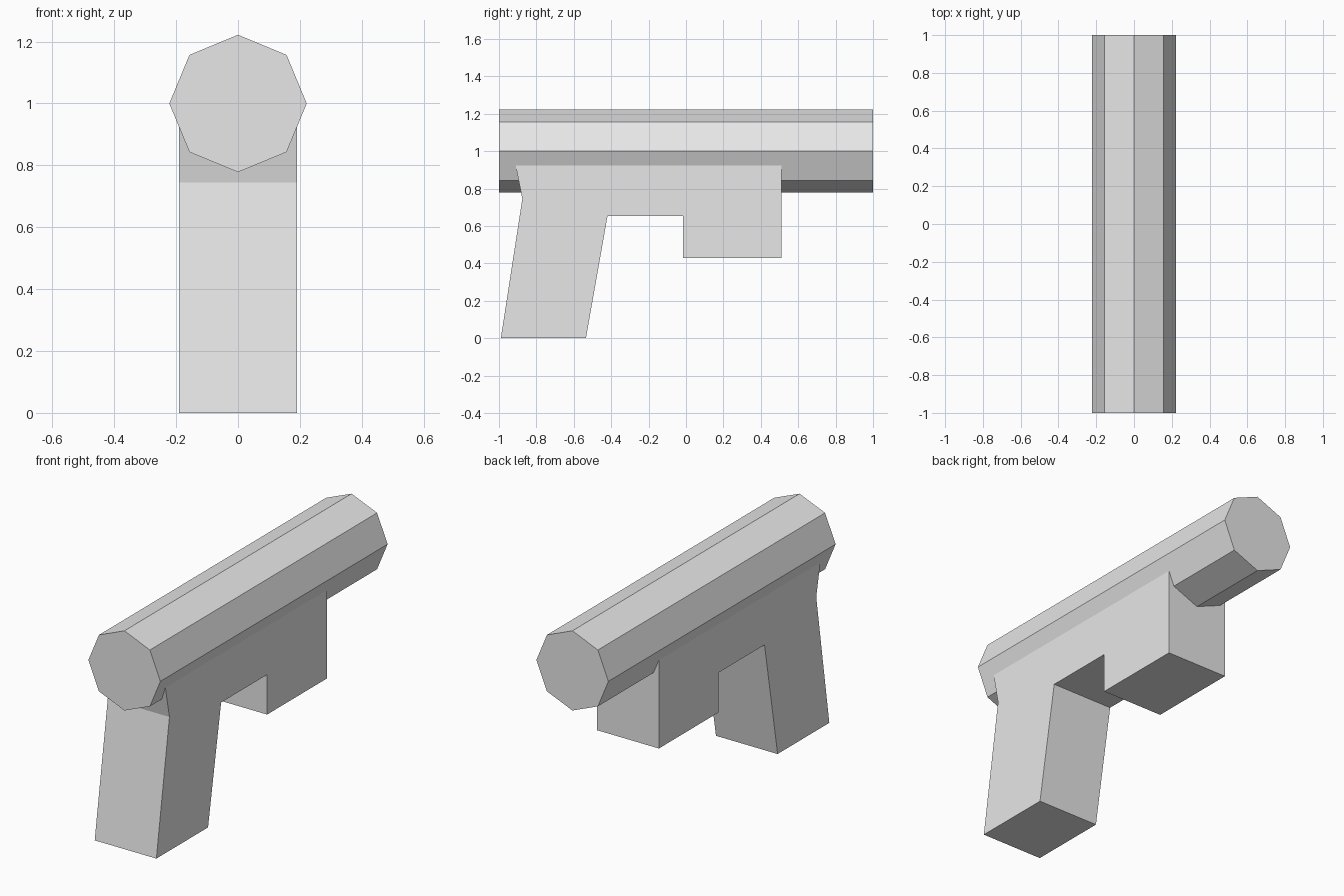
import bpy
import bmesh
from math import sin, cos, pi
from mathutils import Vector

cube = bpy.data.objects.get("Cube")
if cube:
    bpy.data.objects.remove(cube, do_unlink=True)

# Single plain grey
grey = bpy.data.materials.new("light_grey")
grey.use_nodes = True
colour = (0.8, 0.8, 0.8, 1)
grey.diffuse_color = colour
grey.node_tree.nodes["Principled BSDF"].inputs["Base Color"].default_value = colour


def prism(name, profile, offset):
    """Extrude a closed 3D profile along an offset into a flat-shaded solid."""
    bm = bmesh.new()
    face = bm.faces.new([bm.verts.new(p) for p in profile])
    result = bmesh.ops.extrude_face_region(bm, geom=[face], use_keep_orig=True)
    moved = [g for g in result["geom"] if isinstance(g, bmesh.types.BMVert)]
    bmesh.ops.translate(bm, verts=moved, vec=Vector(offset))
    bmesh.ops.recalc_face_normals(bm, faces=bm.faces)
    mesh = bpy.data.meshes.new(name)
    bm.to_mesh(mesh)
    bm.free()
    mesh.materials.append(grey)
    obj = bpy.data.objects.new(name, mesh)
    bpy.context.collection.objects.link(obj)
    return obj


# Octagonal barrel running front to back
radius, axis_height, sides = 0.222, 1.0, 8
angles = [2 * pi * i / sides for i in range(sides)]
prism("barrel",
      [(radius * cos(a), -1, axis_height + radius * sin(a)) for a in angles],
      (0, 2, 0))

# Body with slanted grip and front block, its top hidden in the barrel
half_width = 0.19
side_profile = [(-0.99, 0), (-0.535, 0), (-0.42, 0.652), (-0.015, 0.652),
                (-0.015, 0.43), (0.51, 0.43), (0.51, 0.97),
                (-0.92, 0.97), (-0.875, 0.745)]
prism("grip_body",
      [(-half_width, y, z) for y, z in side_profile],
      (2 * half_width, 0, 0))
